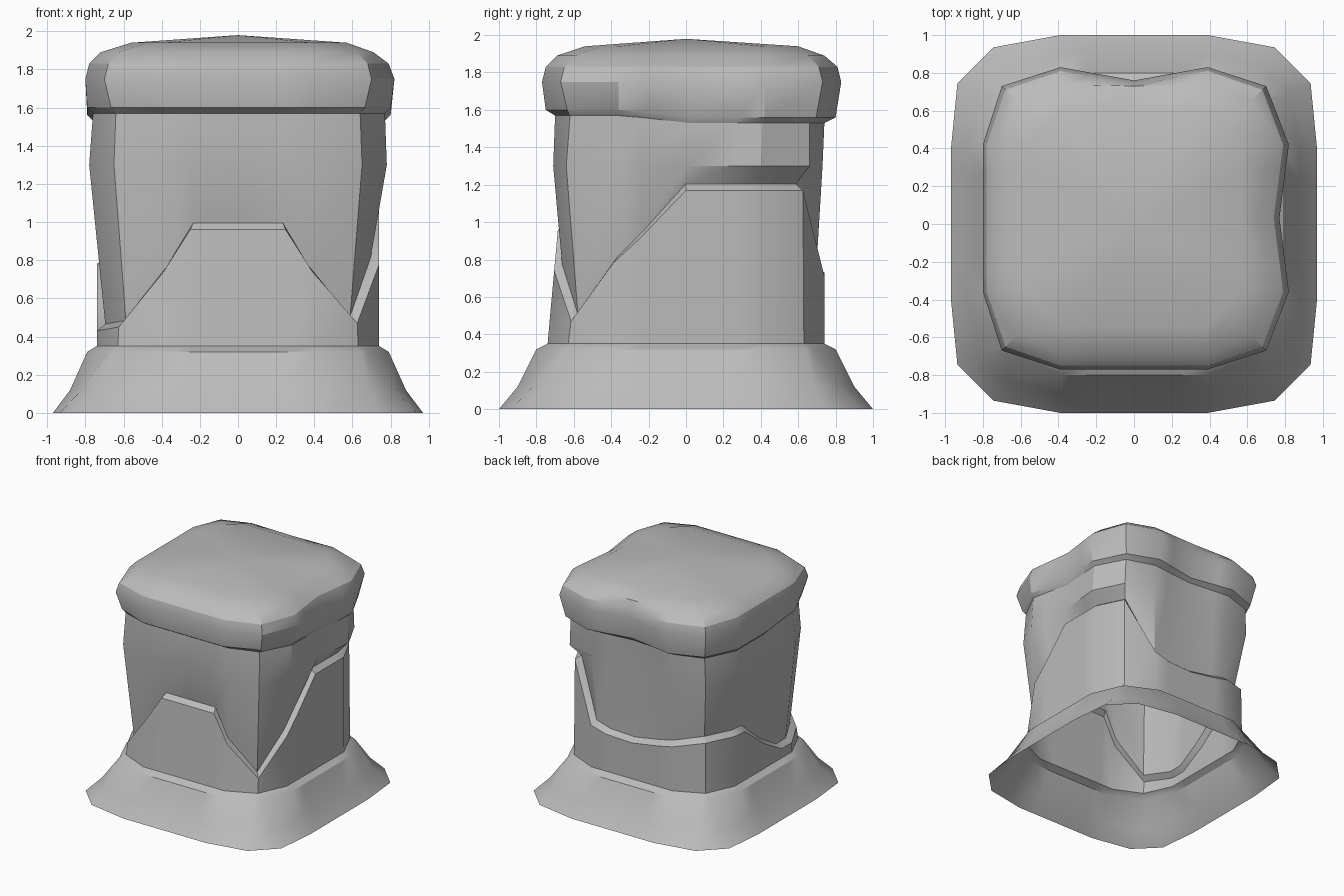
import bpy
import bmesh
from math import radians

if "Cube" in bpy.data.objects:
    bpy.data.objects.remove(bpy.data.objects["Cube"], do_unlink=True)

stone = bpy.data.materials.new("grey_stone")
stone.use_nodes = True
GREY = (0.5, 0.5, 0.5, 1)
stone.diffuse_color = GREY
stone.node_tree.nodes["Principled BSDF"].inputs["Base Color"].default_value = GREY

BEND = 0.39  # sideways position where each side turns towards its corner
INNER = (-BEND, -0.25, 0, 0.25, BEND)


def ring(z, mids, lat, dep=None, dents=(0, 0, 0, 0), shift=0.0):
    """Rounded square: sides run front, left, back, right (model's own)."""
    dep = lat if dep is None else dep
    points = []
    for side in range(4):
        row = [(-lat, -dep)]
        row += [(s, dents[side] * (1 - abs(s) / BEND) - mids[side]) for s in INNER]
        row.append((lat, -dep))
        for x, y in row:
            for _ in range(side):
                x, y = -y, x
            points.append((x, y + shift, z))
    return points


def loft(name, rings, apex=None):
    bm = bmesh.new()
    rows = [[bm.verts.new(p) for p in r] for r in rings]
    n = len(rows[0])
    for low, high in zip(rows, rows[1:]):
        for i in range(n):
            j = (i + 1) % n
            bm.faces.new((low[i], low[j], high[j], high[i]))
    if apex:
        tip = bm.verts.new(apex)
        for i in range(n):
            bm.faces.new((rows[-1][i], rows[-1][(i + 1) % n], tip))
    # Pointed corners collapse into one vertex
    bmesh.ops.remove_doubles(bm, verts=bm.verts, dist=0.0005)
    mesh = bpy.data.meshes.new(name)
    bm.to_mesh(mesh)
    bm.free()
    mesh.materials.append(stone)
    obj = bpy.data.objects.new(name, mesh)
    bpy.context.collection.objects.link(obj)
    bpy.ops.object.select_all(action='DESELECT')
    obj.select_set(True)
    bpy.context.view_layer.objects.active = obj
    bpy.ops.object.shade_smooth_by_angle(angle=radians(30))
    return obj


# Flared skirt, open underneath
foot = ring(0.35, (0.74,) * 4, 0.63)
loft("base_skirt", [
    ring(0, (1, 0.97, 1, 0.97), 0.745, 0.935),
    ring(0.12, (0.9, 0.88, 0.9, 0.88), 0.69, 0.82),
    ring(0.32, (0.8, 0.79, 0.8, 0.79), 0.645, 0.68),
    foot,
])

# Collar with an uneven upper edge: heights per side, first one at the corner
EDGE = (
    (0.45, 0.74, 0.96, 0.96, 0.96, 0.74),
    (0.47, 0.78, 0.91, 1.17, 1.17, 1.17),
    (1.17, 0.71, 0.67, 0.66, 0.7, 0.73),
    (0.78, 0.78, 0.77, 0.57, 0.43, 0.43),
)
heights = []
for side in range(4):
    heights += [*EDGE[side], EDGE[(side + 1) % 4][0]]

rim = []
for (x, y, _), z in zip(ring(0, (0.74,) * 4, 0.625), heights):
    lean = 0.09 * (z - 0.35) if y < -0.5 else 0
    rim.append((x, y + lean, z))
ledge = [(x * 0.94, y * 0.94, z + 0.035) for x, y, z in rim]
loft("lower_collar", [foot, rim, ledge])


# Cap underside drops slightly towards the back
def sag(points):
    return [(x, y, z - 0.04 * min(1, max(0, (y + 0.33) / 0.35))) for x, y, z in points]


BODY_DENTS = (0, 0.03, 0.04, 0)
neck = sag(ring(1.57, (0.72, 0.77, 0.72, 0.76), 0.64, dents=BODY_DENTS, shift=0.02))
loft("upper_block", [
    ledge,
    ring(1.3, (0.72, 0.78, 0.72, 0.78), 0.65, dents=BODY_DENTS, shift=0.01),
    neck,
])

# Rounded cap with a shallow domed top, dented on the left and back
DENTS = (0, 0.05, 0.07, 0)
SHIFT = 0.03
loft("cap", [
    neck,
    sag(ring(1.6, (0.78, 0.8, 0.77, 0.79), 0.665, dents=DENTS, shift=SHIFT)),
    ring(1.75, (0.8, 0.82, 0.8, 0.8), 0.7, dents=DENTS, shift=SHIFT),
    ring(1.83, (0.78, 0.79, 0.78, 0.78), 0.68, dents=DENTS, shift=SHIFT),
    ring(1.89, (0.72, 0.71, 0.71, 0.72), 0.625, dents=(0, 0.05, 0.01, 0), shift=SHIFT),
    ring(1.94, (0.57, 0.57, 0.57, 0.56), 0.48, shift=SHIFT),
], apex=(0, 0, 1.98))
